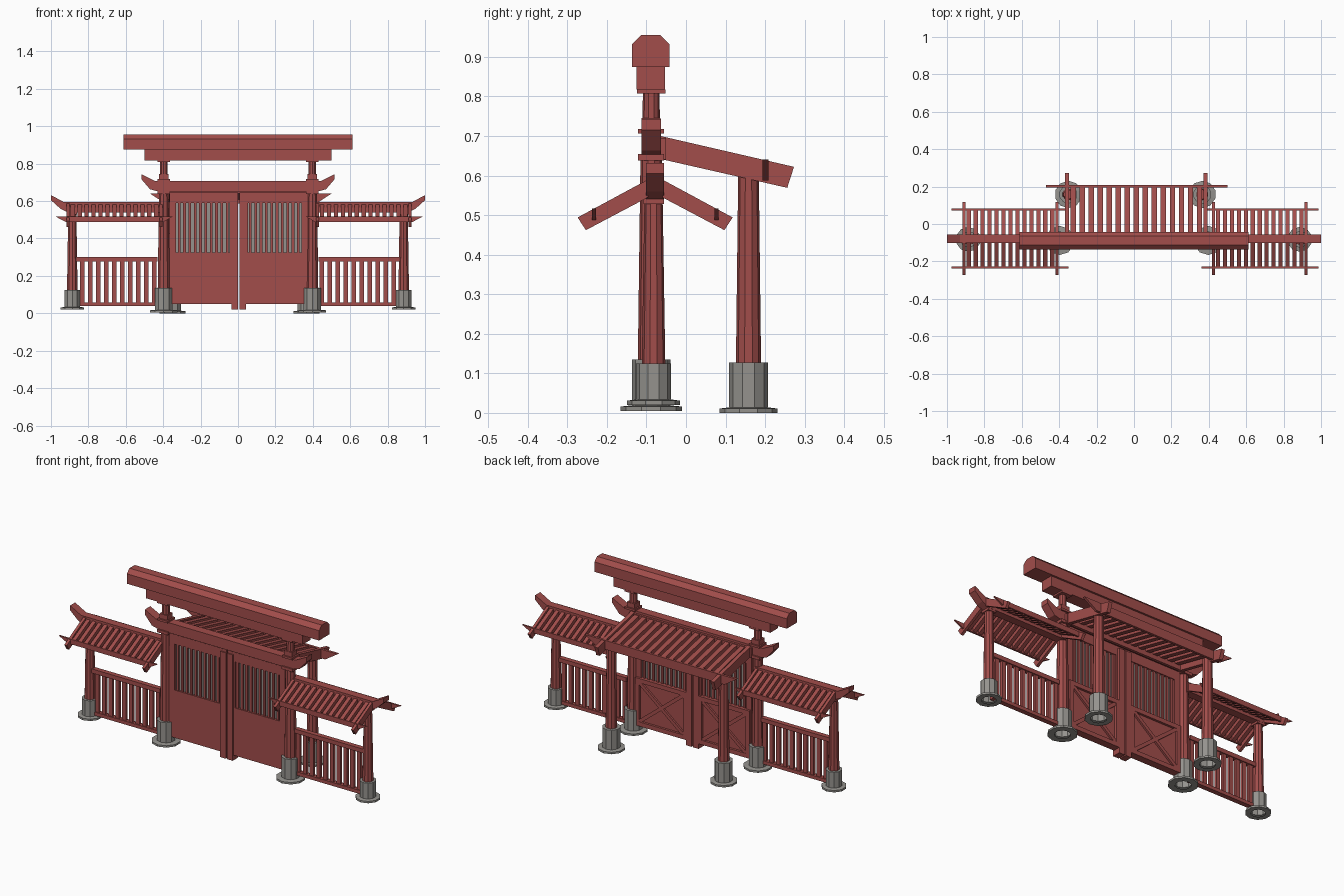
import bpy, bmesh, math
from mathutils import Vector

if "Cube" in bpy.data.objects:
    bpy.data.objects.remove(bpy.data.objects["Cube"])

def material(name, col):
    m = bpy.data.materials.new(name)
    m.diffuse_color = (*col, 1)
    m.use_nodes = True
    m.node_tree.nodes["Principled BSDF"].inputs["Base Color"].default_value = m.diffuse_color
    return m

RED = material("red_paint", (0.36, 0.075, 0.07))
STONE = material("grey_stone", (0.30, 0.29, 0.27))
parts = {}

def part(name, mat=RED):
    if name not in parts:
        parts[name] = (bmesh.new(), mat)
    return parts[name][0]

def prism(name, pts, axis, a, b, mat=RED):
    """Extrude a 2D profile along x (yz points) or y (xz points)."""
    bm = part(name, mat)
    put = (lambda p, t: (t, p[0], p[1])) if axis == 'x' else (lambda p, t: (p[0], t, p[1]))
    lo = [bm.verts.new(put(p, a)) for p in pts]
    hi = [bm.verts.new(put(p, b)) for p in pts]
    bm.faces.new(lo)
    bm.faces.new(hi[::-1])
    for i in range(len(pts)):
        j = (i + 1) % len(pts)
        bm.faces.new((lo[i], hi[i], hi[j], lo[j]))

def box(name, x0, x1, y0, y1, z0, z1, mat=RED):
    prism(name, [(x0, z0), (x1, z0), (x1, z1), (x0, z1)], 'y', y0, y1, mat)

def lathe(name, x, y, profile, n, mat=RED, bottom=True):
    """Low-poly turned part from (radius, z) points, optionally open below."""
    bm = part(name, mat)
    rings = [[bm.verts.new((x + r * math.cos(2 * math.pi * (i + .5) / n),
                            y + r * math.sin(2 * math.pi * (i + .5) / n), z))
              for i in range(n)] for r, z in profile]
    for a, b in zip(rings, rings[1:]):
        for i in range(n):
            j = (i + 1) % n
            bm.faces.new((a[i], a[j], b[j], b[i]))
    bm.faces.new(rings[-1])
    if bottom:
        bm.faces.new(rings[0][::-1])

def bar(name, p, q, w, axis, a, b):
    """Straight bar of thickness w between two profile points."""
    p, q = Vector(p), Vector(q)
    d = (q - p).normalized() * (w / 2)
    n = Vector((-d.y, d.x))
    prism(name, [p + n, q + n, q - n, p - n], axis, a, b)

def post(x, y, z0, base_top, base_r, flange_r, r0, r1, top):
    lathe("stone_bases", x, y, [(base_r * .85, z0), (flange_r, z0), (flange_r, z0 + .011),
          (base_r, z0 + .014), (base_r, base_top)], 10, STONE, False)
    lathe("posts", x, y, [(r0, base_top - .02), (r1, top)], 10)

YC = -.088

# Main, rear and outer posts
for s in (-1, 1):
    x = s * .397
    post(x, YC, .005, .135, .049, .078, .034, .027, .65)
    post(s * .358 + .007, .158, 0, .127, .049, .073, .032, .026, .61)
    post(s * .886, -.082, .02, .125, .044, .067, .030, .023, .54)
    box("post_caps", s*.886-.026, s*.886+.026, -.108, -.056, .528, .542)
    box("post_caps", x-.034, x+.034, YC-.033, YC+.033, .638, .655)
    box("post_caps", x-.033, x+.033, YC-.033, YC+.033, .706, .718)
    box("post_caps", x-.025, x+.025, YC-.024, YC+.024, .718, .745)
    lathe("upper_posts", x, YC, [(.022, .74), (.021, .815)], 10)
    box("post_caps", x-.033, x+.033, YC-.036, YC+.036, .808, .818)

# Top lintel pair
prism("top_lintel", [(-.137, .875), (-.042, .875), (-.042, .932), (-.065, .955),
                     (-.113, .955), (-.137, .932)], 'x', -.613, .613)
box("under_lintel", -.50, .50, -.125, -.053, .817, .875)

# Middle beam with upswept ends
half = [(.42, .65), (.47, .663), (.515, .715), (.515, .743), (.445, .708)]
prism("middle_beam", half + [(-x, z) for x, z in reversed(half)], 'y', -.113, -.063)

# Doors
for s in (-1, 1):
    def dbox(name, x0, x1, *r, mat=RED):
        box(name, *sorted((s * x0 + .004, s * x1 + .004)), *r, mat)
    y0, y1 = -.105, -.075
    dbox("doors", .004, .37, y0, y1, .05, .325)
    dbox("doors", .004, .37, y0, y1, .59, .645)
    dbox("doors", .004, .05, y0, y1, .325, .59)
    dbox("doors", .335, .37, y0, y1, .325, .59)
    dbox("door_stiles", .004, .04, y0 - .006, y1 + .012, .02, .63)
    dbox("window_panels", .05, .335, -.092, -.088, .325, .59, mat=STONE)
    for i in range(10):
        x = .062 + i * .0285
        dbox("window_slats", x - .007, x + .007, -.101, -.079, .325, .59)
    # cross-braced frame on the back of each door
    dbox("door_braces", .04, .365, y1, -.062, .05, .075)
    dbox("door_braces", .04, .365, y1, -.062, .30, .325)
    dbox("door_braces", .34, .365, y1, -.062, .075, .30)
    dbox("door_braces", .04, .06, y1, -.062, .075, .30)
    for za, zb in ((.075, .30), (.30, .075)):
        bar("door_braces", (s*.06+.004, za), (s*.34+.004, zb), .02, 'y', y1, -.064)

# Rear lean-to roof
for s in (-1, 1):
    x = s * .37 + .012
    prism("main_end_rafters", [(-.065, .70), (.273, .622), (.256, .569), (-.065, .642)],
          'x', x - .011, x + .011)
for i in range(15):
    x = -.325 + i * .0482
    bar("main_rafters", (-.065, .682), (.203, .62), .026, 'x', x - .014, x + .014)
prism("main_eave", [(-.47, .64), (.50, .64), (.42, .588), (-.39, .588)], 'y', .194, .208)
box("main_roof_ledger", -.38, .40, -.065, -.05, .64, .695)

# Side wings
for s in (-1, 1):
    sh = .012 if s > 0 else -.0
    X = lambda x: s * x + sh
    # upswept ridge
    prism("wing_ridges", [(s * x, z) for x, z in ((.40, .54), (.91, .54), (.95, .56), (1.0, .605),
          (1.0, .632), (.93, .594), (.40, .594))], 'y', -.101, -.055)
    for d in (-1, 1):
        c = -.078
        Y = lambda y: c + d * y
        for x in (.412, .908):
            prism("wing_end_rafters", [(Y(.018), .59), (Y(.196), .494), (Y(.175), .462),
                  (Y(.018), .545)], 'x', X(x) - .008, X(x) + .008)
        for i in range(13):
            x = X(.437 + i * .0372)
            bar("wing_rafters", (Y(.018), .572), (Y(.155), .502), .022, 'x', x - .011, x + .011)
        prism("wing_eaves", [(X(.35 if d < 0 else .37), .517), (X(.975), .517), (X(.92), .488), (X(.40), .488)],
              'y', Y(.15), Y(.16))
    # fence
    fx = sorted((s * .43, s * .865))
    box("fence_rails", *fx, -.098, -.07, .278, .302)
    box("fence_rails", *fx, -.098, -.07, .038, .058)
    for i in range(10):
        x = s * (.447 + i * .043)
        box("fence_slats", x - .012, x + .012, -.092, -.076, .055, .28)

# Finish all parts
for name, (bm, mat) in parts.items():
    bmesh.ops.recalc_face_normals(bm, faces=bm.faces)
    me = bpy.data.meshes.new(name)
    bm.to_mesh(me)
    bm.free()
    me.materials.append(mat)
    bpy.context.collection.objects.link(bpy.data.objects.new(name, me))
